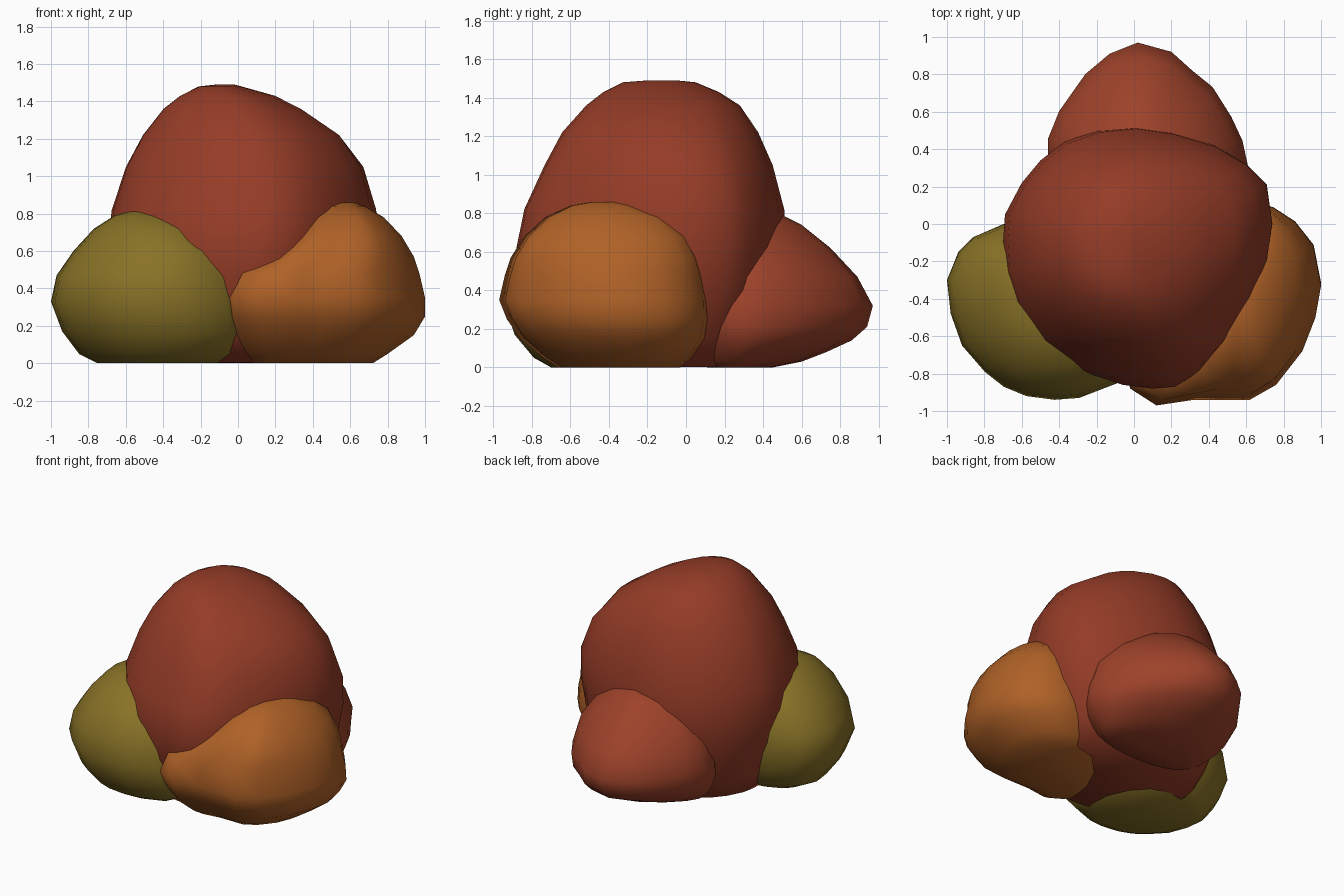
import bpy, bmesh, math


def material(name, rgb):
    m = bpy.data.materials.new(name)
    m.diffuse_color = (*rgb, 1)
    return m


def boulder(name, plan, rings, mat, rounding=0.0):
    """Stack copies of a plan outline, each fitted to (z, x0, x1, y0, y1).
    Rings away from the widest one are blended towards an ellipse by rounding."""
    xs, ys = [p[0] for p in plan], [p[1] for p in plan]
    cx, cy = (min(xs) + max(xs)) / 2, (min(ys) + max(ys)) / 2
    hx, hy = max(xs) - cx, max(ys) - cy
    unit = [((x - cx) / hx, (y - cy) / hy) for x, y in plan]
    widest = max(r[2] - r[1] for r in rings)
    bm = bmesh.new()
    loops = []
    for z, x0, x1, y0, y1 in rings:
        f = rounding * min(1, 3 * (1 - (x1 - x0) / widest))
        loop = []
        for u, v in unit:
            s = 1 - f + f / math.hypot(u, v)
            loop.append(bm.verts.new(((x0 + x1) / 2 + u * s * (x1 - x0) / 2,
                                      (y0 + y1) / 2 + v * s * (y1 - y0) / 2, z)))
        loops.append(loop)
    n = len(plan)
    for a, b in zip(loops, loops[1:]):
        for i in range(n):
            j = (i + 1) % n
            bm.faces.new((a[i], a[j], b[j], b[i]))
    bm.faces.new(loops[0])
    bm.faces.new(loops[-1])
    bmesh.ops.recalc_face_normals(bm, faces=bm.faces)
    me = bpy.data.meshes.new(name)
    bm.to_mesh(me)
    bm.free()
    me.materials.append(mat)
    ob = bpy.data.objects.new(name, me)
    bpy.context.collection.objects.link(ob)
    bpy.context.view_layer.objects.active = ob
    ob.select_set(True)
    bpy.ops.object.shade_smooth_by_angle(angle=math.radians(70))
    ob.select_set(False)


dark_red = material("dark_red", (0.3, 0.045, 0.02))
red = material("red", (0.34, 0.055, 0.023))
orange = material("orange", (0.43, 0.12, 0.02))
olive = material("olive", (0.25, 0.17, 0.02))

# tall central boulder
boulder("central_boulder",
        [(0, .52), (-.2, .5), (-.37, .44), (-.5, .34), (-.6, .22), (-.69, .05),
         (-.7, -.1), (-.69, -.27), (-.64, -.44), (-.49, -.65), (-.27, -.79),
         (-.06, -.86), (.1, -.88), (.22, -.87), (.35, -.79), (.47, -.66),
         (.62, -.42), (.71, -.2), (.74, 0), (.71, .21), (.6, .32), (.43, .42), (.2, .49)],
        [(.003, -.51, .48, -.6, .35), (.15, -.59, .6, -.73, .42),
         (.4, -.67, .71, -.84, .5), (.62, -.7, .74, -.88, .52),
         (.82, -.675, .74, -.84, .51), (1.05, -.6, .675, -.735, .45),
         (1.22, -.51, .55, -.645, .375), (1.36, -.4, .34, -.52, .28),
         (1.43, -.31, .2, -.43, .17), (1.48, -.21, .02, -.33, .05),
         (1.49, -.12, -.02, -.2, -.05)], dark_red, 0.75)

# rounded boulder, front left
boulder("left_boulder",
        [(-.7, 0), (-.86, -.07), (-.94, -.15), (-1, -.3), (-.98, -.48), (-.92, -.65),
         (-.8, -.79), (-.7, -.87), (-.58, -.92), (-.43, -.94), (-.3, -.93),
         (-.07, -.84), (0, -.7), (0, -.45), (-.1, -.2), (-.25, -.02), (-.45, .05)],
        [(0, -.75, -.1, -.7, -.1), (.05, -.85, -.03, -.79, -.04),
         (.17, -.94, .03, -.89, .02), (.33, -1, .01, -.94, .05),
         (.47, -.97, -.01, -.92, .04), (.6, -.88, -.06, -.87, 0),
         (.72, -.77, -.18, -.76, -.08), (.79, -.66, -.32, -.63, -.18),
         (.82, -.56, -.47, -.5, -.3)], olive)

# boulder with a low nose, front right
boulder("right_boulder",
        [(.56, .12), (.74, .09), (.86, .01), (.96, -.12), (1, -.33), (.97, -.5),
         (.9, -.68), (.76, -.86), (.62, -.94), (.45, -.94), (.32, -.94), (.12, -.97),
         (-.02, -.88), (-.06, -.76), (-.03, -.5), (.1, -.2), (.34, .06)],
        [(0, .07, .72, -.66, -.03), (.05, .03, .8, -.74, .03),
         (.15, -.02, .94, -.86, .1), (.25, -.05, 1, -.93, .12),
         (.35, -.06, 1, -.97, .12), (.48, -.01, .97, -.94, .1),
         (.57, .18, .94, -.91, .07), (.68, .32, .875, -.84, .01),
         (.78, .41, .78, -.73, -.1), (.84, .49, .68, -.6, -.25),
         (.86, .55, .62, -.48, -.35)], orange)

# wedge-shaped boulder at the back
boulder("back_boulder",
        [(.02, .97), (.2, .92), (.31, .82), (.42, .73), (.52, .57), (.58, .44),
         (.61, .3), (.54, .1), (.34, 0), (.07, -.03), (-.15, 0), (-.36, .12),
         (-.46, .32), (-.46, .45), (-.4, .6), (-.26, .8), (-.13, .91)],
        [(0, -.28, .43, .11, .45), (.03, -.34, .49, .08, .6),
         (.08, -.39, .54, .05, .73), (.14, -.43, .59, .02, .86),
         (.21, -.46, .61, -.01, .94), (.32, -.46, .61, -.02, .97),
         (.47, -.42, .57, .03, .89), (.62, -.33, .46, .1, .75),
         (.74, -.2, .31, .2, .6), (.8, -.04, .15, .3, .48)], red)
